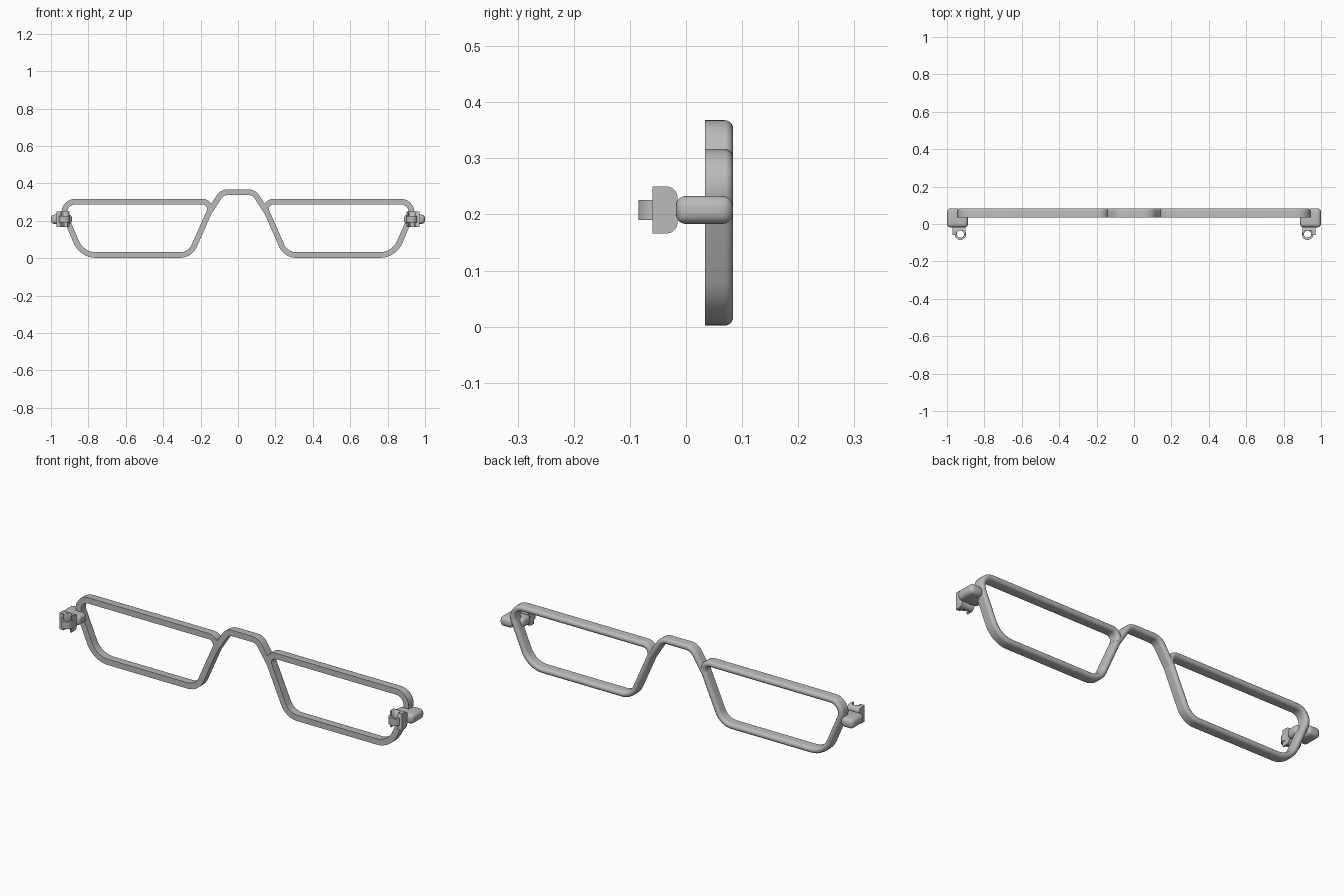
import bpy, bmesh, math
from mathutils import Vector

cube = bpy.data.objects.get("Cube")
if cube:
    bpy.data.objects.remove(cube, do_unlink=True)

grey = bpy.data.materials.new("frame_grey")
grey.use_nodes = True
grey.diffuse_color = (0.5, 0.5, 0.5, 1)
grey.node_tree.nodes["Principled BSDF"].inputs["Base Color"].default_value = (0.5, 0.5, 0.5, 1)

FRONT, BACK, HALF = 0.034, 0.084, 0.015


def finish(bm, name, smooth=True):
    bmesh.ops.recalc_face_normals(bm, faces=bm.faces)
    mesh = bpy.data.meshes.new(name)
    bm.to_mesh(mesh)
    bm.free()
    mesh.materials.append(grey)
    obj = bpy.data.objects.new(name, mesh)
    bpy.context.collection.objects.link(obj)
    if smooth:
        bpy.ops.object.select_all(action='DESELECT')
        obj.select_set(True)
        bpy.context.view_layer.objects.active = obj
        bpy.ops.object.shade_smooth_by_angle(angle=math.radians(35))
    return obj


def fillet(prev, corner, nxt, length, steps=8):
    """Round a corner with a circular arc of the given tangent length."""
    a, b = (prev - corner).normalized(), (nxt - corner).normalized()
    half = a.angle(b) / 2
    radius = length * math.tan(half)
    centre = corner + (a + b).normalized() * (length / math.cos(half))
    start, end = corner + a * length - centre, corner + b * length - centre
    sweep = start.angle(end)
    return [centre + (start * math.sin(sweep * (1 - i / steps)) + end * math.sin(sweep * i / steps))
            / math.sin(sweep) for i in range(steps + 1)]


def sweep_bar(name, path, closed):
    """Sweep a flat-fronted, round-backed section along a path in x and z."""
    section = [(-HALF, FRONT), (HALF, FRONT)]
    section += [(HALF * math.cos(math.pi * i / 10), BACK - HALF + HALF * math.sin(math.pi * i / 10))
                for i in range(11)]
    bm = bmesh.new()
    rings, n = [], len(path)
    for i, p in enumerate(path):
        before = path[i - 1] if closed or i else p
        after = path[(i + 1) % n] if closed or i < n - 1 else p
        d1, d2 = (p - before).normalized(), (after - p).normalized()
        t = (d1 + d2).normalized()
        miter = 1 / max(0.5, max(t.dot(d1), t.dot(d2)))
        side = Vector((-t.y, t.x)) * miter
        rings.append([bm.verts.new((p.x + side.x * u, y, p.y + side.y * u)) for u, y in section])
    for i in range(n if closed else n - 1):
        r, q = rings[i], rings[(i + 1) % n]
        for j in range(len(section)):
            k = (j + 1) % len(section)
            bm.faces.new((r[j], r[k], q[k], q[j]))
    if not closed:
        bm.faces.new(rings[0])
        bm.faces.new(rings[-1])
    return finish(bm, name)


def box(name, lo, hi, bevel, pick=lambda edge: True):
    bm = bmesh.new()
    bmesh.ops.create_cube(bm, size=1)
    for v in bm.verts:
        v.co = [(lo[i] + hi[i]) / 2 + v.co[i] * (hi[i] - lo[i]) for i in range(3)]
    if bevel:
        bmesh.ops.bevel(bm, geom=[e for e in bm.edges if pick(e)], offset=bevel,
                        segments=5, profile=0.5, affect='EDGES')
    return finish(bm, name)


def cylinder(name, x, y, z, radius, depth):
    bm = bmesh.new()
    bmesh.ops.create_cone(bm, cap_ends=True, segments=32, radius1=radius, radius2=radius, depth=depth)
    bmesh.ops.translate(bm, vec=(x, y, z), verts=bm.verts)
    return finish(bm, name)


# Rim corners: inner top, outer top, outer bottom, inner bottom, with fillet lengths
CORNERS = [(0.13, 0.302, 0.058), (0.957, 0.302, 0.085), (0.835, 0.017, 0.075), (0.256, 0.017, 0.055)]

for side, s in (("left", 1), ("right", -1)):
    def span(a, b, ylo, yhi, zlo, zhi):
        xs = sorted((a * s, b * s))
        return (xs[0], ylo, zlo), (xs[1], yhi, zhi)

    # Lens rim
    pts = [Vector((x * s, z)) for x, z, _ in CORNERS]
    path = []
    for i, c in enumerate(CORNERS):
        path += fillet(pts[i - 1], pts[i], pts[(i + 1) % 4], c[2])
    sweep_bar(side + "_rim", path, True)

    # Rounded end piece, reaching forward from the rim
    box(side + "_end_piece", *span(0.93, 1.0, -0.018, BACK, 0.183, 0.233), 0.02)
    box(side + "_end_lug", *span(0.888, 0.998, -0.018, 0.05, 0.183, 0.233), 0.018)

    # Hinge plate with rounded rear edges, and its knuckle
    plate = box(side + "_hinge_plate", *span(0.902, 0.97, -0.06, -0.015, 0.166, 0.25), 0.02,
                lambda e: all(v.co.y > -0.03 for v in e.verts)
                and abs(e.verts[0].co.x - e.verts[1].co.x) > 0.01)
    knuckle = cylinder(side + "_hinge_knuckle", 0.928 * s, -0.055, 0.208, 0.03, 0.036)

    # Pin hole through both
    cutter = cylinder(side + "_pin_hole_cutter", 0.928 * s, -0.054, 0.208, 0.019, 0.2)
    cutter.hide_render = True
    cutter.hide_set(True)
    for part in (plate, knuckle):
        cut = part.modifiers.new("pin_hole", 'BOOLEAN')
        cut.operation = 'DIFFERENCE'
        cut.solver = 'EXACT'
        cut.object = cutter

# Raised nose bridge
b = [Vector(p) for p in ((-0.158, 0.24), (-0.085, 0.353), (0.085, 0.353), (0.158, 0.24))]
sweep_bar("nose_bridge", [b[0]] + fillet(b[0], b[1], b[2], 0.03)
          + fillet(b[1], b[2], b[3], 0.03) + [b[3]], False)
